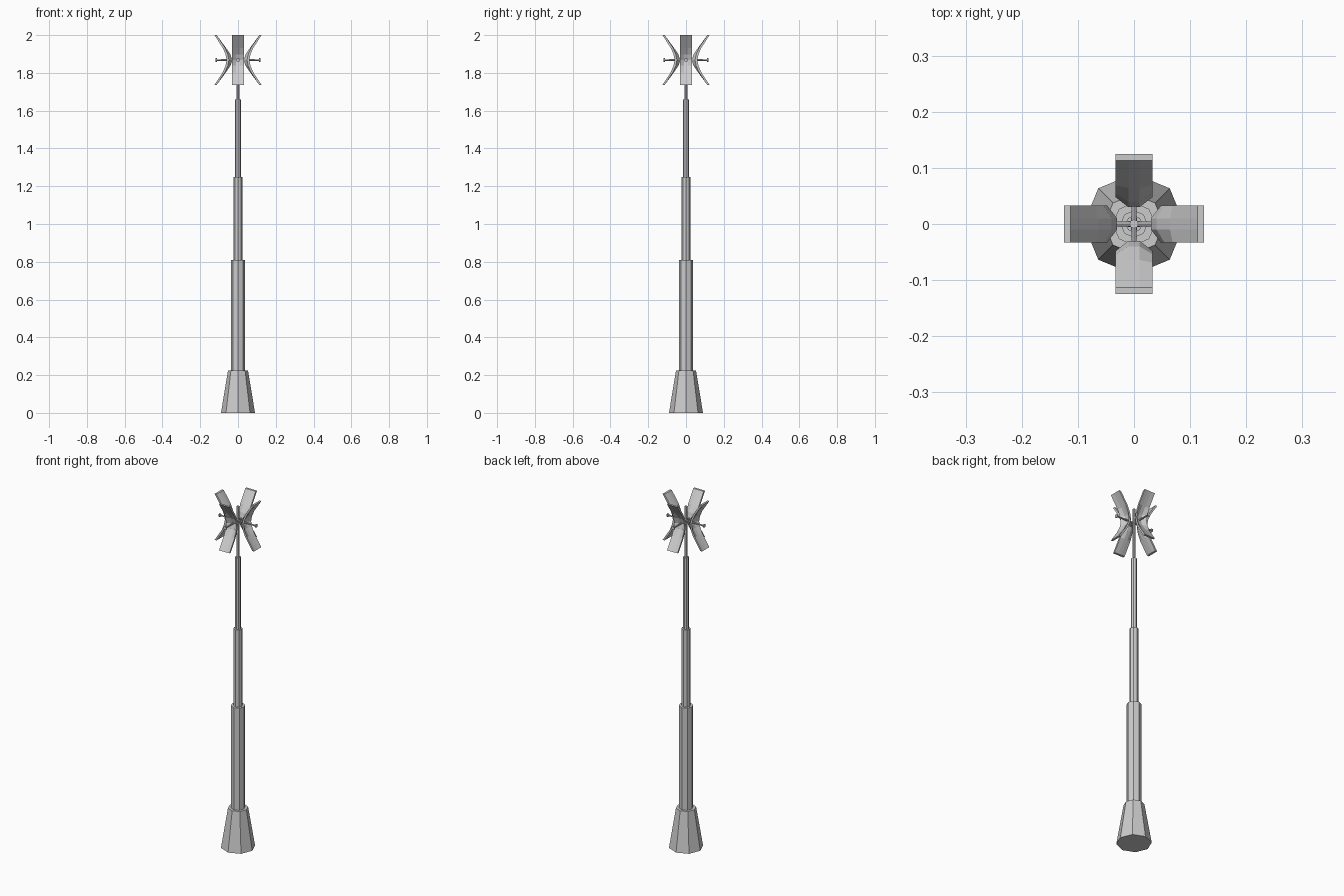
import bpy, bmesh, math
from mathutils import Matrix

if "Cube" in bpy.data.objects:
    bpy.data.objects.remove(bpy.data.objects["Cube"])

HUB_Z = 1.868


def new_object(name, bm):
    bmesh.ops.recalc_face_normals(bm, faces=bm.faces)
    mesh = bpy.data.meshes.new(name)
    bm.to_mesh(mesh)
    bm.free()
    ob = bpy.data.objects.new(name, mesh)
    bpy.context.collection.objects.link(ob)
    return ob


def add_prism(bm, r1, r2, length, matrix, sides=8):
    bmesh.ops.create_cone(bm, cap_ends=True, segments=sides, radius1=r1,
                          radius2=r2, depth=length, matrix=matrix)


def pole_section(name, r1, r2, z0, z1):
    bm = bmesh.new()
    add_prism(bm, r1, r2, z1 - z0, Matrix.Translation((0, 0, (z0 + z1) / 2)))
    return new_object(name, bm)


# Octagonal base and telescoping pole
pole_section("base", 0.09, 0.053, 0, 0.225)
pole_section("lower_pole", 0.038, 0.038, 0.225, 0.81)
pole_section("middle_pole", 0.024, 0.024, 0.81, 1.25)
pole_section("upper_pole", 0.015, 0.015, 1.25, 1.66)
pole_section("tip_pole", 0.008, 0.008, 1.66, 1.95)

# Saddle-shaped reflector: (height offset, distance at centre, at edge)
HALF = [(0.0, 0.030, 0.048), (0.03, 0.040, 0.054),
        (0.065, 0.064, 0.069), (0.132, 0.113, 0.113)]
ROWS = [(-h, c, e) for h, c, e in reversed(HALF[1:])] + HALF
THICK = 0.012


def reflector(name, turn):
    bm = bmesh.new()
    layers = []
    for offset in (0, THICK):
        layers.append([[bm.verts.new(((c if abs(y) < 0.02 else e) + offset, y, HUB_Z + h))
                        for y in (-0.033, -0.01, 0.01, 0.033)] for h, c, e in ROWS])
    inner, outer = layers
    n, m = len(ROWS), 4
    for grid in layers:
        for i in range(n - 1):
            for j in range(m - 1):
                bm.faces.new((grid[i][j], grid[i + 1][j], grid[i + 1][j + 1], grid[i][j + 1]))
    for i in range(n - 1):
        for j in (0, m - 1):
            bm.faces.new((inner[i][j], inner[i + 1][j], outer[i + 1][j], outer[i][j]))
    for j in range(m - 1):
        for i in (0, n - 1):
            bm.faces.new((inner[i][j], inner[i][j + 1], outer[i][j + 1], outer[i][j]))
    bmesh.ops.rotate(bm, verts=bm.verts, matrix=turn)
    return new_object(name, bm)


# Feed rod with a small disc at its end
def feed_rod(name, turn):
    bm = bmesh.new()
    lay = Matrix.Rotation(math.pi / 2, 4, 'Y')
    add_prism(bm, 0.005, 0.004, 0.112, Matrix.Translation((0.056, 0, HUB_Z)) @ lay)
    add_prism(bm, 0.010, 0.010, 0.006, Matrix.Translation((0.115, 0, HUB_Z)) @ lay)
    bmesh.ops.rotate(bm, verts=bm.verts, matrix=turn)
    return new_object(name, bm)


for k, side in enumerate(("right", "back", "left", "front")):
    turn = Matrix.Rotation(k * math.pi / 2, 3, 'Z')
    reflector(side + "_reflector", turn)
    feed_rod(side + "_feed_rod", turn)
